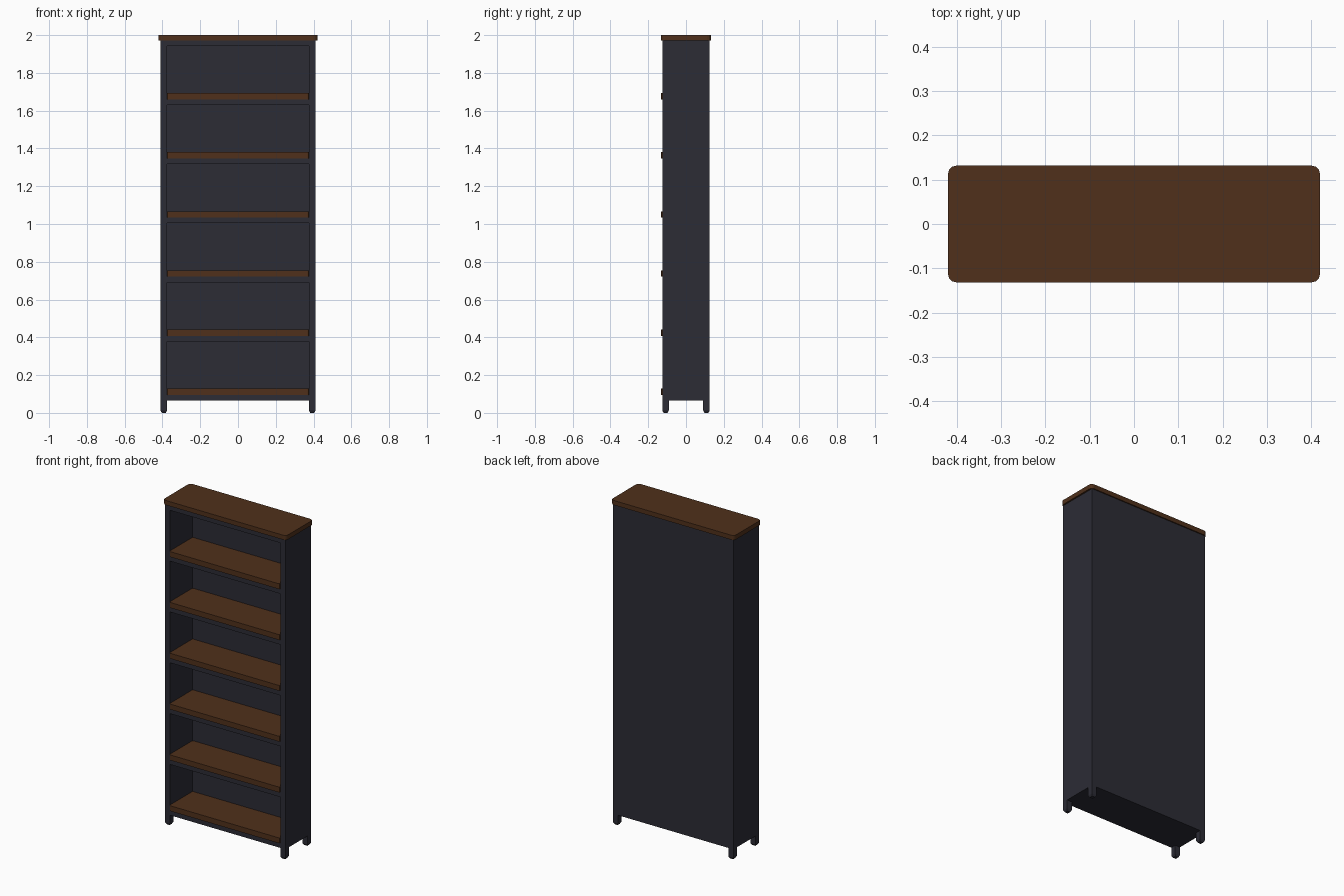
import bpy, bmesh
from mathutils import Vector

if "Cube" in bpy.data.objects:
    bpy.data.objects.remove(bpy.data.objects["Cube"])

HX, HY = 0.41, 0.125          # carcass half size
POST = 0.034                  # side, post and foot thickness
Z0, STEP, BOARD = 0.065, 0.313, 0.03
Z1 = 1.972                    # underside of the top
BACK = 0.095                  # inner face of the back


def material(name, rgb):
    m = bpy.data.materials.new(name)
    m.diffuse_color = (*rgb, 1)
    m.use_nodes = True
    m.node_tree.nodes["Principled BSDF"].inputs["Base Color"].default_value = m.diffuse_color
    return m


dark = material("dark_paint", (0.025, 0.025, 0.036))
wood = material("brown_wood", (0.08, 0.03, 0.011))


def finish(name, bm, mat):
    bmesh.ops.recalc_face_normals(bm, faces=bm.faces)
    me = bpy.data.meshes.new(name)
    bm.to_mesh(me)
    bm.free()
    me.materials.append(mat)
    ob = bpy.data.objects.new(name, me)
    bpy.context.collection.objects.link(ob)
    return ob


def cube(lo, hi):
    bm = bmesh.new()
    bmesh.ops.create_cube(bm, size=1)
    for v in bm.verts:
        v.co = Vector([(c + 0.5) * (h - l) + l for c, l, h in zip(v.co, lo, hi)])
    return bm


def plank(name, lo, hi, radius, segments):
    # board with rounded vertical corners
    bm = cube(lo, hi)
    edges = [e for e in bm.edges if abs(e.verts[0].co.z - e.verts[1].co.z) > 1e-4]
    bmesh.ops.bevel(bm, geom=edges, offset=radius, segments=segments, profile=0.5,
                    affect='EDGES')
    return finish(name, bm, wood)


def extrude(bm, face, offset):
    # push one face out or in and return the moved face
    new = bmesh.ops.extrude_face_region(bm, geom=[face])["geom"]
    if face.is_valid:
        bmesh.ops.delete(bm, geom=[face], context='FACES_ONLY')
    moved = next(g for g in new if isinstance(g, bmesh.types.BMFace))
    bmesh.ops.translate(bm, verts=list(moved.verts), vec=offset)
    return moved


# carcass: one block, sliced, with six bays pushed in and four feet pulled down
bm = cube((-HX, -HY, Z0), (HX, HY, Z1))
cuts = [((s * (HX - POST), 0, 0), (1, 0, 0)) for s in (-1, 1)]
cuts += [((0, s * (HY - POST), 0), (0, 1, 0)) for s in (-1, 1)]
for k in range(7):
    cuts.append(((0, 0, Z0 + k * STEP), (0, 0, 1)))
    cuts.append(((0, 0, Z0 + BOARD + k * STEP), (0, 0, 1)))
for co, no in cuts:
    bmesh.ops.bisect_plane(bm, geom=bm.verts[:] + bm.edges[:] + bm.faces[:],
                           plane_co=co, plane_no=no, dist=1e-5)
bm.normal_update()
bays, feet = [], []
for f in bm.faces:
    c = f.calc_center_median()
    if f.normal.y < -0.9 and abs(c.x) < 0.1 and f.calc_area() > 0.1:
        bays.append(f)
    if f.normal.z < -0.9 and abs(c.x) > HX - POST and abs(c.y) > HY - POST:
        feet.append(f)
for f in bays:
    extrude(bm, f, (0, HY + BACK, 0))
for f in feet:
    f = extrude(bm, f, (0, 0, 0.012 - Z0))
    f = extrude(bm, f, (0, 0, -0.012))
    c = f.calc_center_median()
    for v in f.verts:
        v.co.xy = c.xy + (v.co.xy - c.xy) * 0.6
finish("carcass", bm, dark)

# top
plank("top", (-0.42, -0.132, Z1), (0.42, 0.132, 2.0), 0.02, 3)

# shelves, slightly proud of the front
for k in range(6):
    z = Z0 + BOARD + k * STEP
    inner = HX - POST
    plank(f"shelf_{k + 1}", (-inner, -0.132, z), (inner, BACK, z + 0.033), 0.007, 2)
